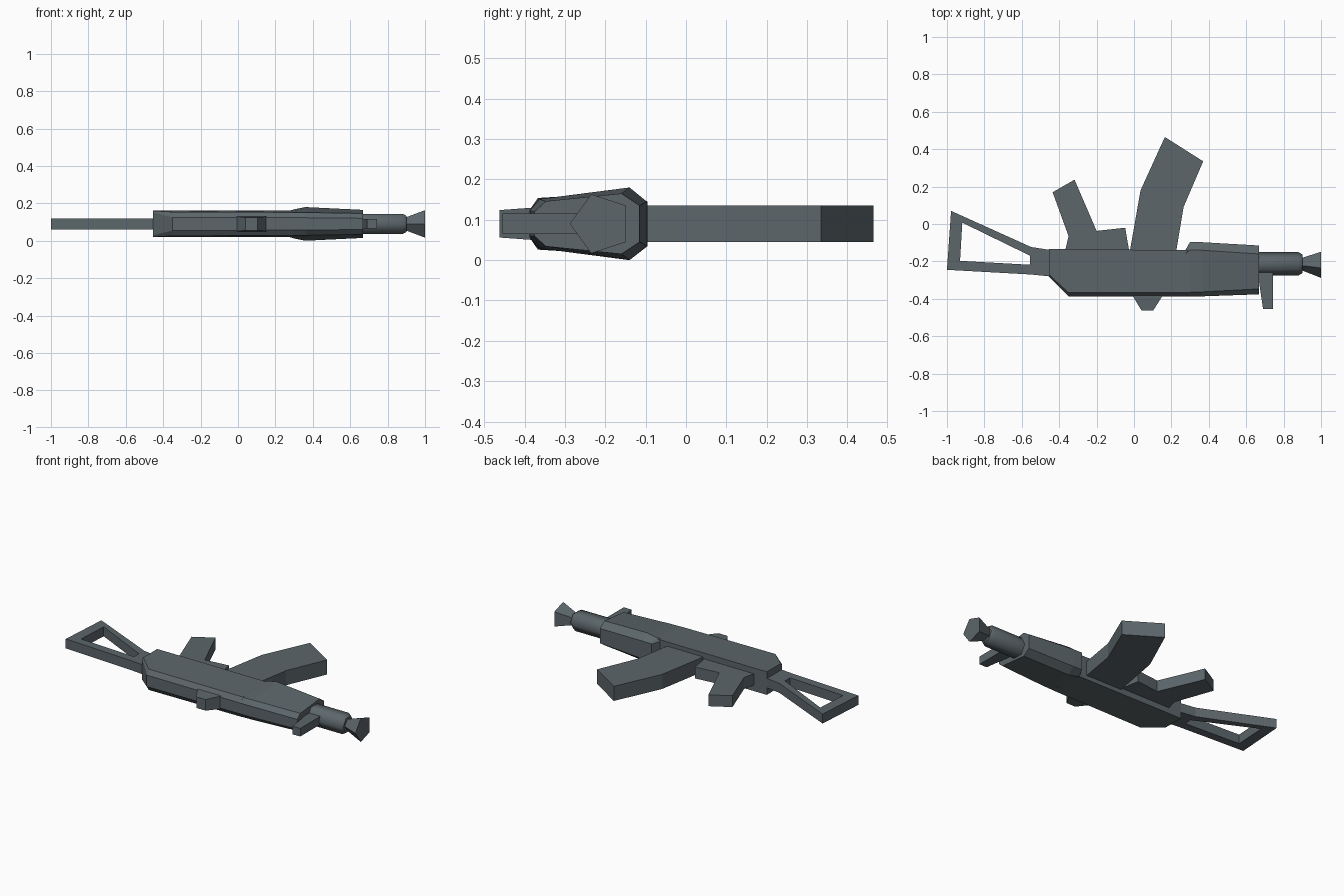
import bpy, bmesh, math

cube = bpy.data.objects.get("Cube")
if cube:
    bpy.data.objects.remove(cube, do_unlink=True)

MID = 0.09  # height of the symmetry plane

metal = bpy.data.materials.new("gunmetal_grey")
metal.use_nodes = True
colour = (0.107, 0.133, 0.145, 1)
metal.diffuse_color = colour
metal.node_tree.nodes["Principled BSDF"].inputs["Base Color"].default_value = colour


def finish(name, bm):
    bmesh.ops.recalc_face_normals(bm, faces=bm.faces)
    mesh = bpy.data.meshes.new(name)
    bm.to_mesh(mesh)
    bm.free()
    mesh.materials.append(metal)
    obj = bpy.data.objects.new(name, mesh)
    bpy.context.collection.objects.link(obj)
    return obj


def plate(name, half, *loops):
    """Extrude an outline (and optional hole loops) evenly about the mid plane."""
    bm = bmesh.new()
    for loop in loops:
        vs = [bm.verts.new((x, y, MID - half)) for x, y in loop]
        for a, b in zip(vs, vs[1:] + vs[:1]):
            bm.edges.new((a, b))
    bmesh.ops.triangle_fill(bm, edges=bm.edges[:], use_beauty=True)
    ext = bmesh.ops.extrude_face_region(bm, geom=bm.faces[:])
    top = [v for v in ext["geom"] if isinstance(v, bmesh.types.BMVert)]
    bmesh.ops.translate(bm, verts=top, vec=(0, 0, 2 * half))
    bmesh.ops.dissolve_limit(bm, angle_limit=0.01, verts=bm.verts, edges=bm.edges)
    return finish(name, bm)


def loft(name, rings):
    """Skin a list of equal-length rings of points and cap both ends."""
    bm = bmesh.new()
    rows = [[bm.verts.new(p) for p in ring] for ring in rings]
    for r, s in zip(rows, rows[1:]):
        for i in range(len(r)):
            j = (i + 1) % len(r)
            bm.faces.new((r[i], r[j], s[j], s[i]))
    bm.faces.new(rows[0])
    bm.faces.new(rows[-1])
    return finish(name, bm)


def section(x, *half):
    """Mirrored cross-section from (y, half thickness) pairs."""
    return ([(x, y, MID + h) for y, h in half]
            + [(x, y, MID - h) for y, h in reversed(half)])


def circle(x, r, sides, y):
    """Ring around the bore with one corner pointing to -y."""
    return [(x, y - r * math.cos(a), MID + r * math.sin(a))
            for a in (math.tau * i / sides for i in range(sides))]


# Receiver with its slanted rear corner
loft("receiver", [
    section(-0.455, (-0.282, 0.062), (-0.27, 0.07), (-0.135, 0.071)),
    section(-0.35, (-0.387, 0.035), (-0.367, 0.064), (-0.135, 0.071)),
    section(0.29, (-0.388, 0.033), (-0.365, 0.062), (-0.14, 0.071)),
])

# Handguard swelling out ahead of the magazine
loft("handguard", [
    section(0.275, (-0.388, 0.033), (-0.365, 0.061), (-0.16, 0.07), (-0.14, 0.06)),
    section(0.30, (-0.388, 0.033), (-0.365, 0.061), (-0.14, 0.078), (-0.095, 0.055)),
    section(0.36, (-0.387, 0.033), (-0.363, 0.061), (-0.14, 0.09), (-0.097, 0.055)),
    section(0.667, (-0.376, 0.03), (-0.347, 0.056), (-0.16, 0.075), (-0.115, 0.045)),
])

# Barrel and flared muzzle
barrel = loft("barrel", [circle(x, r, 6, -0.213)
                         for x, r in ((0.65, 0.062), (0.88, 0.062), (0.9, 0.05))])
bpy.context.view_layer.objects.active = barrel
barrel.select_set(True)
bpy.ops.object.shade_smooth_by_angle(angle=math.radians(62))
barrel.select_set(False)
loft("muzzle", [circle(x, r, 5, -0.211) for x, r in ((0.89, 0.034), (1.0, 0.077))])

# Sights
plate("front_sight", 0.025,
      [(0.66, -0.25), (0.69, -0.455), (0.742, -0.455), (0.742, -0.25)])
loft("rear_sight", [
    [(x, y, MID + s * h) for x, s in ((x0, -1), (x1, -1), (x1, 1), (x0, 1))]
    for y, h, x0, x1 in ((-0.38, 0.04, -0.01, 0.155), (-0.462, 0.034, 0.04, 0.103))
])

# Curved magazine
plate("magazine", 0.045,
      [(-0.023, -0.15), (0.035, 0.18), (0.165, 0.465),
       (0.37, 0.335), (0.265, 0.09), (0.225, -0.15)])

# Grip and trigger block
plate("grip", 0.035,
      [(-0.37, -0.15), (-0.35, -0.065), (-0.435, 0.17), (-0.318, 0.237),
       (-0.2, -0.037), (-0.047, -0.02), (-0.025, -0.15)])

# Skeleton stock with a triangular opening
plate("stock", 0.029,
      [(-0.978, 0.07), (-0.55, -0.123), (-0.44, -0.14), (-0.44, -0.281),
       (-0.55, -0.27), (-1.0, -0.245)],
      [(-0.918, 0.007), (-0.555, -0.17), (-0.555, -0.218), (-0.93, -0.197)])
